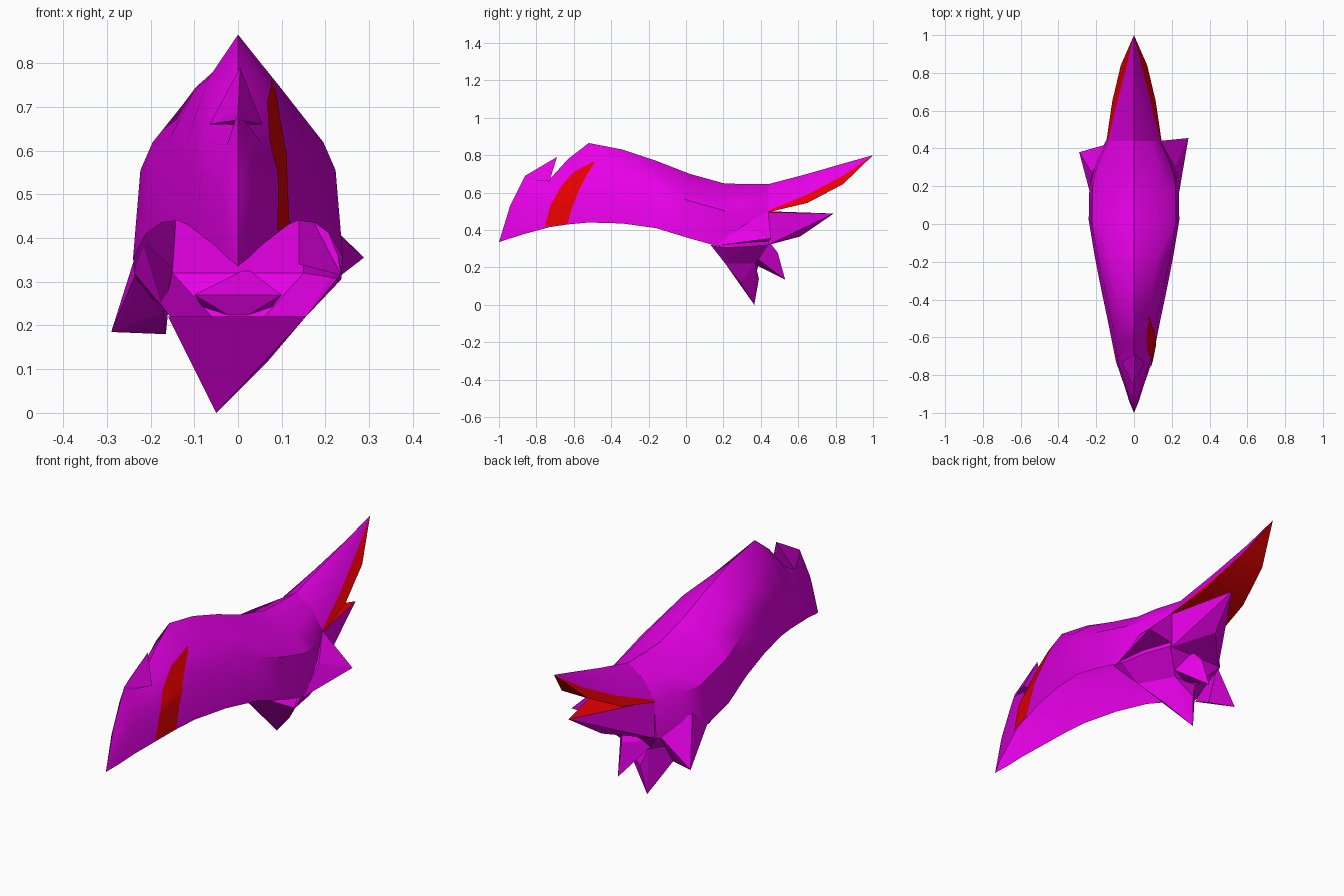
import bpy, bmesh, math
from mathutils import Vector
from mathutils.bvhtree import BVHTree

if "Cube" in bpy.data.objects:
    bpy.data.objects.remove(bpy.data.objects["Cube"])


def material(name, rgb):
    m = bpy.data.materials.new(name)
    m.diffuse_color = (*rgb, 1)
    m.use_nodes = True
    m.node_tree.nodes["Principled BSDF"].inputs["Base Color"].default_value = m.diffuse_color
    return m


MAGENTA = material("magenta", (0.80, 0.0, 0.80))
RED = material("red", (0.80, 0.0, 0.0))


def finish(name, bm, mats, smooth=False):
    me = bpy.data.meshes.new(name)
    bm.to_mesh(me)
    bm.free()
    for m in mats:
        me.materials.append(m)
    ob = bpy.data.objects.new(name, me)
    bpy.context.collection.objects.link(ob)
    if smooth:
        bpy.ops.object.select_all(action='DESELECT')
        ob.select_set(True)
        bpy.context.view_layer.objects.active = ob
        bpy.ops.object.shade_smooth_by_angle(angle=math.radians(35))
    return ob


def loft(rows, closed=False, cap=False, red_cols=()):
    """Mirror half sections (y, [(x, z) from ridge to edge]) and skin them."""
    bm = bmesh.new()
    grid = []
    for y, half in rows:
        full = [(-x, z) for x, z in reversed(half)] + list(half[1:])
        grid.append([bm.verts.new((x, y, z)) for x, z in full])
    n = len(grid[0])
    for a, b in zip(grid, grid[1:]):
        for j in range(n if closed else n - 1):
            k = (j + 1) % n
            f = bm.faces.new((a[j], a[k], b[k], b[j]))
            f.material_index = int(j in red_cols)
    if cap:
        bm.faces.new(grid[-1])
    bmesh.ops.remove_doubles(bm, verts=bm.verts, dist=0.0005)
    return bm


def spike(name, pts, red_top=False):
    """Faceted tuft: convex hull of a few corner points."""
    bm = bmesh.new()
    for p in pts:
        bm.verts.new(p)
    bmesh.ops.convex_hull(bm, input=bm.verts)
    junk = [v for v in bm.verts if not v.link_faces]
    bmesh.ops.delete(bm, geom=junk, context='VERTS')
    bmesh.ops.recalc_face_normals(bm, faces=bm.faces)
    bm.normal_update()
    for f in bm.faces:
        f.material_index = int(red_top and f.normal.z > 0.6)
    return finish(name, bm, [MAGENTA, RED])


# main shell, open below: y, ridge height, half width, lower edge height, boxiness
SECTIONS = [
    (-1.0, .335, 0, .335, 0), (-.94, .53, .025, .355, 0), (-.86, .69, .05, .38, 0),
    (-.73, .67, .095, .415, .6), (-.63, .78, .115, .43, .1), (-.52, .865, .137, .44, .1),
    (-.34, .83, .175, .435, .5), (-.16, .77, .21, .41, 1), (.02, .70, .24, .355, 1),
    (.2, .65, .236, .305, 1), (.31, .645, .212, .31, 1), (.44, .645, .15, .32, .9)]


def half_section(zt, w, zb, b):
    xs = [(0, 0), (.5, .6), (.85, .93), (1, 1)]
    zs = [(0, 0), (.25, .18), (.6, .42), (1, 1)]
    mix = lambda p: p[0] + (p[1] - p[0]) * b
    return [(w * mix(x), zt + (zb - zt) * mix(z)) for x, z in zip(xs, zs)]


bm = loft([(y, half_section(zt, w, zb, b)) for y, zt, w, zb, b in SECTIONS], cap=True)
bm.normal_update()
tree = BVHTree.FromBMesh(bm)
finish("main_shell", bm, [MAGENTA], smooth=True)

# curved red stripe laid on the right side only: front and back rim as (y, z)
front_rim = [(-.755, .418), (-.725, .53), (-.67, .63), (-.60, .71), (-.50, .763)]
back_rim = [(-.635, .432), (-.605, .53), (-.57, .62), (-.53, .695), (-.487, .763)]
bm = bmesh.new()
grid = []
for i in range(17):
    k = min(i // 4, 3)
    t = i / 4 - k
    a = Vector(front_rim[k]).lerp(Vector(front_rim[k + 1]), t)
    c = Vector(back_rim[k]).lerp(Vector(back_rim[k + 1]), t)
    row = []
    for j in range(7):
        p = a.lerp(c, j / 6)
        hit = tree.ray_cast(Vector((1, p.x, p.y)), Vector((-1, 0, 0)))[0]
        x = hit.x if hit and hit.x > 0 else 0.09
        row.append(bm.verts.new((x + .004, p.x, p.y)))
    grid.append(row)
for a, c in zip(grid, grid[1:]):
    for j in range(6):
        bm.faces.new((a[j], a[j + 1], c[j + 1], c[j]))
finish("side_stripe", bm, [RED], smooth=True)

# long rear point with red rim and underside
tail = [
    (.44, [(0, .645), (.0885, .584), (.138, .503), (.146, .495)]),
    (.65, [(0, .70), (.055, .655), (.088, .59), (.115, .545)]),
    (.84, [(0, .755), (.022, .73), (.038, .69), (.07, .645)]),
    (1.0, [(0, .80)] * 4)]
finish("rear_point", loft(tail, closed=True, red_cols=(0, 5, 6)), [MAGENTA, RED], smooth=True)

# lower rear point, red on top
spike("lower_rear_point", [(-.14, .44, .50), (.14, .44, .495), (.07, .79, .488),
                           (.02, .61, .365), (-.14, .44, .32), (.14, .44, .32)], red_top=True)

# small raised crest on the front ridge
spike("front_crest", [(0, -.87, .67), (0, -.86, .69), (.005, -.69, .79),
                      (.055, -.73, .66), (-.065, -.73, .66), (0, -.73, .66)])

# hollow nape under the rear of the shell, mirrored halves
bm = bmesh.new()
for s in (1, -1):
    corner, mid, back, heel, low, floor = [bm.verts.new((s * x, y, z)) for x, y, z in (
        (.238, .13, .322), (.236, .2, .305), (.212, .31, .31),
        (.15, .44, .32), (.155, .21, .22), (.06, .37, .22))]
    bm.faces.new((corner, low, mid))
    bm.faces.new((mid, low, back))
    bm.faces.new((back, low, heel))
    bm.faces.new((low, floor, heel))
    if s == 1:
        right = (floor, heel)
bm.faces.new((right[0], floor, heel, right[1]))
bmesh.ops.recalc_face_normals(bm, faces=bm.faces)
finish("nape", bm, [MAGENTA])

# tufts hanging from the nape
spike("nape_tuft", [(.155, .21, .22), (-.16, .21, .22), (.07, .29, .12), (-.10, .28, .14),
                    (-.05, .365, 0), (-.03, .39, .14), (.06, .37, .22), (-.06, .37, .22)])
spike("rear_tuft", [(-.10, .35, .27), (.10, .35, .27), (0, .38, .21),
                    (0, .49, .28), (.02, .45, .33), (-.01, .53, .135)])

# side tufts
spike("right_tuft", [(.236, .15, .315), (.218, .30, .42), (.14, .44, .50),
                     (.14, .44, .34), (.288, .455, .355)])
spike("left_tuft", [(-.237, .18, .31), (-.25, .28, .24), (-.29, .38, .185), (-.165, .34, .18),
                    (-.15, .42, .33), (-.17, .24, .23), (-.222, .27, .40)])
